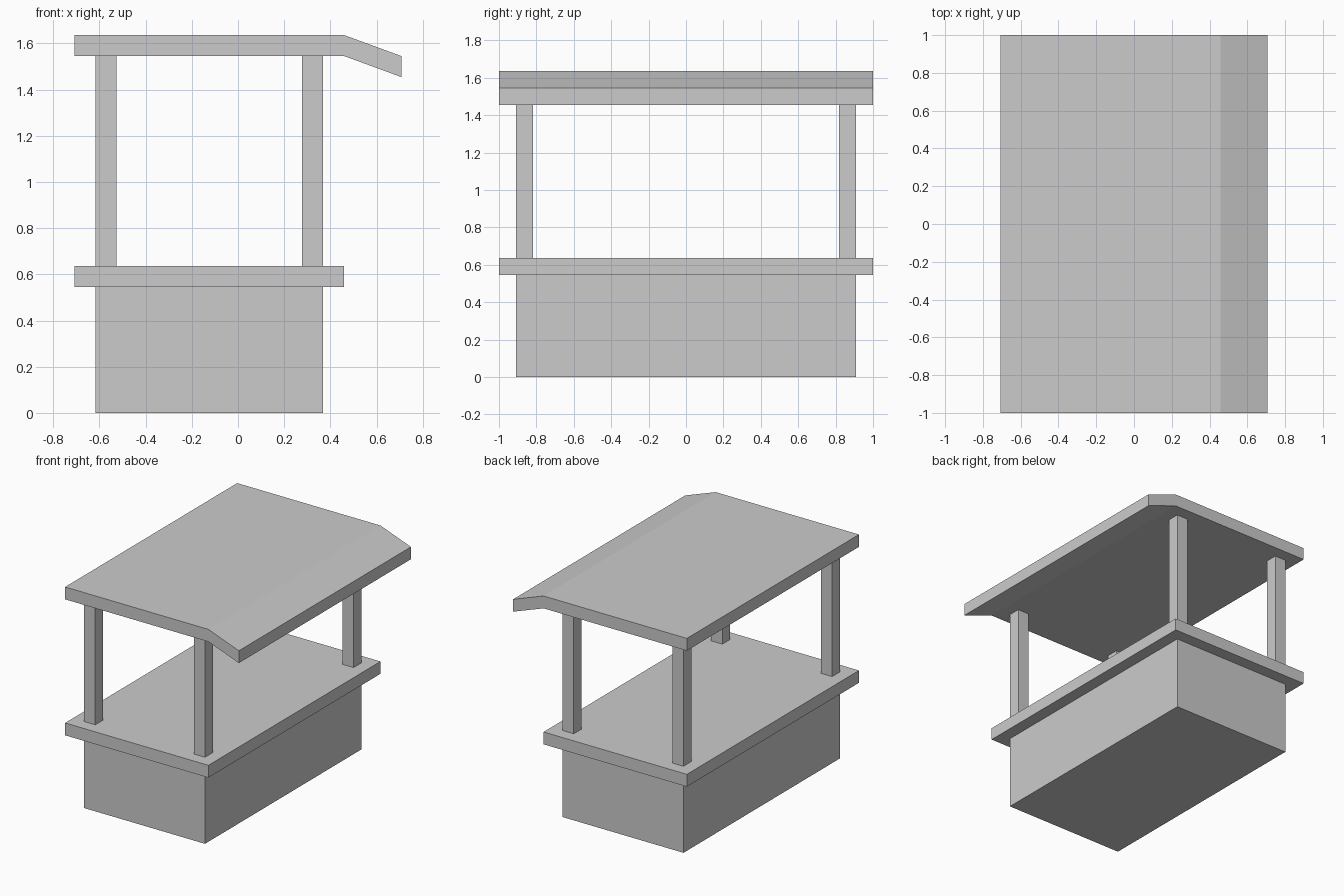
import bpy
import bmesh

if "Cube" in bpy.data.objects:
    bpy.data.objects.remove(bpy.data.objects["Cube"])

X_MIN, X_MAX = -0.707, 0.459   # counter and flat roof extent
T = 1 / 11                     # slab thickness, overhang and post width
COUNTER_Z, ROOF_Z = 6 * T, 17 * T


def extrude_y(name, profile, y0, y1):
    """Extrude a closed (x, z) profile from y0 to y1."""
    bm = bmesh.new()
    face = bm.faces.new([bm.verts.new((x, y0, z)) for x, z in profile])
    result = bmesh.ops.extrude_face_region(bm, geom=[face])
    verts = [v for v in result["geom"] if isinstance(v, bmesh.types.BMVert)]
    bmesh.ops.translate(bm, verts=verts, vec=(0, y1 - y0, 0))
    bmesh.ops.recalc_face_normals(bm, faces=bm.faces)
    mesh = bpy.data.meshes.new(name)
    bm.to_mesh(mesh)
    bm.free()
    obj = bpy.data.objects.new(name, mesh)
    bpy.context.collection.objects.link(obj)
    return obj


def box(name, x0, x1, y0, y1, z0, z1):
    return extrude_y(name, [(x0, z0), (x1, z0), (x1, z1), (x0, z1)], y0, y1)


# Stall body and overhanging counter
box("base", X_MIN + T, X_MAX - T, -1 + T, 1 - T, 0, COUNTER_Z)
box("counter", X_MIN, X_MAX, -1, 1, COUNTER_Z, COUNTER_Z + T)

# Corner posts, flush with the base
for side, x in (("left", X_MIN + T), ("right", X_MAX - 2 * T)):
    for end, y in (("front", -1 + T), ("back", 1 - 2 * T)):
        box(f"{end}_{side}_post", x, x + T, y, y + T, COUNTER_Z + T, ROOF_Z)

# Flat roof with a drooping awning on the right
extrude_y("roof", [
    (X_MIN, ROOF_Z), (X_MAX, ROOF_Z), (0.707, ROOF_Z - T),
    (0.707, ROOF_Z), (X_MAX, ROOF_Z + T), (X_MIN, ROOF_Z + T),
], -1, 1)
